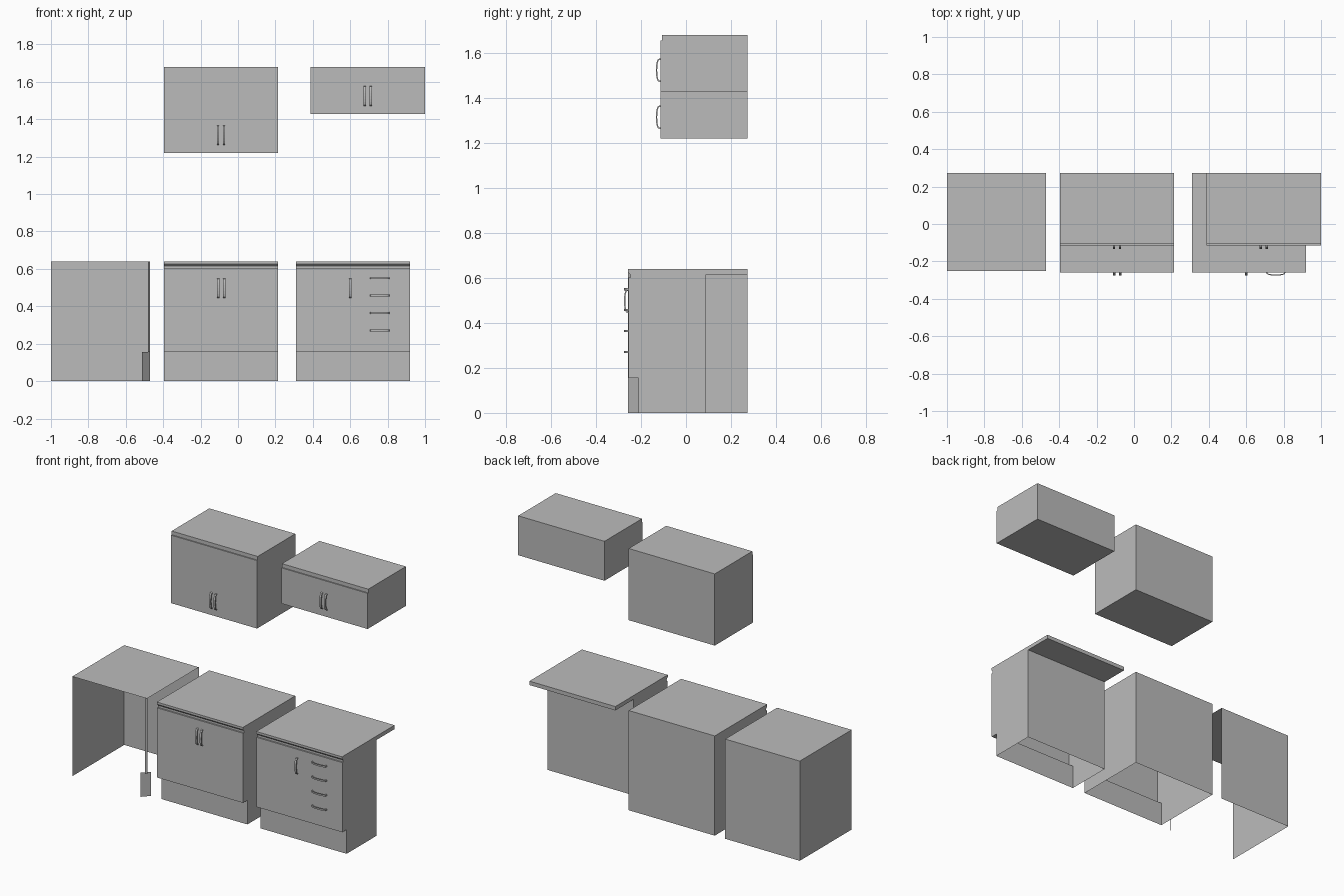
import bpy, bmesh, math

cube = bpy.data.objects.get("Cube")
if cube:
    bpy.data.objects.remove(cube, do_unlink=True)

GREY = (0.5, 0.5, 0.5, 1)
grey = bpy.data.materials.new("plain_grey")
grey.use_nodes = True
grey.diffuse_color = GREY
grey.node_tree.nodes["Principled BSDF"].inputs["Base Color"].default_value = GREY

BACK, FRONT, TOE = 0.274, -0.247, -0.212   # depth planes of the base units
NOSE = -0.258                              # front of doors and worktops
TOE_Z, CARCASS_Z, TOP_Z = 0.155, 0.615, 0.64


def finish(name, bm):
    mesh = bpy.data.meshes.new(name)
    bm.to_mesh(mesh)
    bm.free()
    mesh.materials.append(grey)
    obj = bpy.data.objects.new(name, mesh)
    bpy.context.collection.objects.link(obj)
    return obj


def extrude(name, profile, move, drop=None):
    """Sweep a closed 3D outline along a vector; drop removes faces by a rule."""
    bm = bmesh.new()
    face = bm.faces.new([bm.verts.new(p) for p in profile])
    new = bmesh.ops.extrude_face_region(bm, geom=[face], use_keep_orig=True)["geom"]
    bmesh.ops.translate(bm, vec=move, verts=[g for g in new if isinstance(g, bmesh.types.BMVert)])
    bmesh.ops.recalc_face_normals(bm, faces=bm.faces)
    if drop:
        bmesh.ops.delete(bm, geom=[f for f in bm.faces if drop(f)], context="FACES")
    return finish(name, bm)


def sweep_x(name, x0, x1, yz, drop=None):
    return extrude(name, [(x0, y, z) for y, z in yz], (x1 - x0, 0, 0), drop)


def box(name, x, y, z, drop=None):
    return sweep_x(name, x[0], x[1], [(y[0], z[0]), (y[1], z[0]), (y[1], z[1]), (y[0], z[1])], drop)


def upright_sheet(name, a, b, z0, z1):
    bm = bmesh.new()
    corners = [(*a, z0), (*b, z0), (*b, z1), (*a, z1)]
    bm.faces.new([bm.verts.new(c) for c in corners])
    return finish(name, bm)


def handle(name, x, z, y, vertical=True, length=0.105, width=0.012, reach=0.02):
    """Thin bowed strap handle standing off the front."""
    steps, thick = 10, 0.006
    outer, inner = [], []
    for i in range(steps + 1):
        t = math.pi * i / steps
        along, bow = -math.cos(t), math.sin(t) ** 0.6
        outer.append((along * length / 2, y - reach * bow))
        inner.append((along * (length / 2 - thick), y - (reach - thick) * bow))
    band = outer + inner[::-1]
    if vertical:
        return extrude(name, [(x - width / 2, d, z + a) for a, d in band], (width, 0, 0))
    return extrude(name, [(x + a, d, z - width / 2) for a, d in band], (0, 0, width))


def base_unit(name, x0, x1, back):
    # Carcass with recessed plinth, open underneath
    sweep_x(name + "_carcass", x0, x1,
            [(back, 0), (TOE, 0), (TOE, TOE_Z), (FRONT, TOE_Z), (FRONT, CARCASS_Z), (back, CARCASS_Z)],
            lambda f: f.normal.z < -0.9 and f.calc_center_median().z < 0.01)
    # Worktop with a chamfered nose
    sweep_x(name + "_worktop", x0, x1,
            [(BACK, CARCASS_Z), (FRONT, CARCASS_Z), (NOSE, 0.626), (NOSE, TOP_Z), (BACK, TOP_Z)])
    box(name + "_door", (x0, x1), (NOSE + 0.002, FRONT), (TOE_Z, 0.602))


def wall_unit(name, x0, x1, z0, handle_z):
    box(name + "_carcass", (x0, x1), (-0.107, BACK), (z0, 1.68))
    box(name + "_door", (x0, x1), (-0.114, -0.107), (z0, 1.656))
    middle = (x0 + x1) / 2
    for side, dx in (("right", -0.016), ("left", 0.016)):
        handle(f"{name}_{side}_handle", middle + dx, handle_z, -0.114)


# Corner unit: top, back and outer side only
box("corner_unit_shell", (-1, -0.47), (-0.252, BACK), (0, TOP_Z),
    lambda f: f.normal.y < -0.9 or f.normal.x > 0.9 or f.normal.z < -0.9)
# Slanted post and plinth at the inner corner
upright_sheet("corner_post", (-0.481, NOSE), (-0.47, FRONT), TOE_Z, TOP_Z)
upright_sheet("corner_plinth", (-0.513, NOSE), (-0.47, TOE), 0, TOE_Z)

# Double door base unit
base_unit("double_base", -0.396, 0.215, BACK)
for side, x in (("right", -0.106), ("left", -0.074)):
    handle(f"double_base_{side}_handle", x, 0.497, NOSE + 0.002)

# Drawer base unit with the worktop overhanging at the back
base_unit("drawer_base", 0.31, 0.92, 0.09)
handle("cupboard_handle", 0.6, 0.497, NOSE + 0.002)
for i in range(4):
    handle(f"drawer_handle_{i + 1}", 0.758, 0.55 - 0.093 * i, NOSE + 0.002, vertical=False, width=0.01)

# Wall units
wall_unit("tall_wall_unit", -0.396, 0.215, 1.22, 1.315)
wall_unit("short_wall_unit", 0.387, 1.0, 1.427, 1.524)
